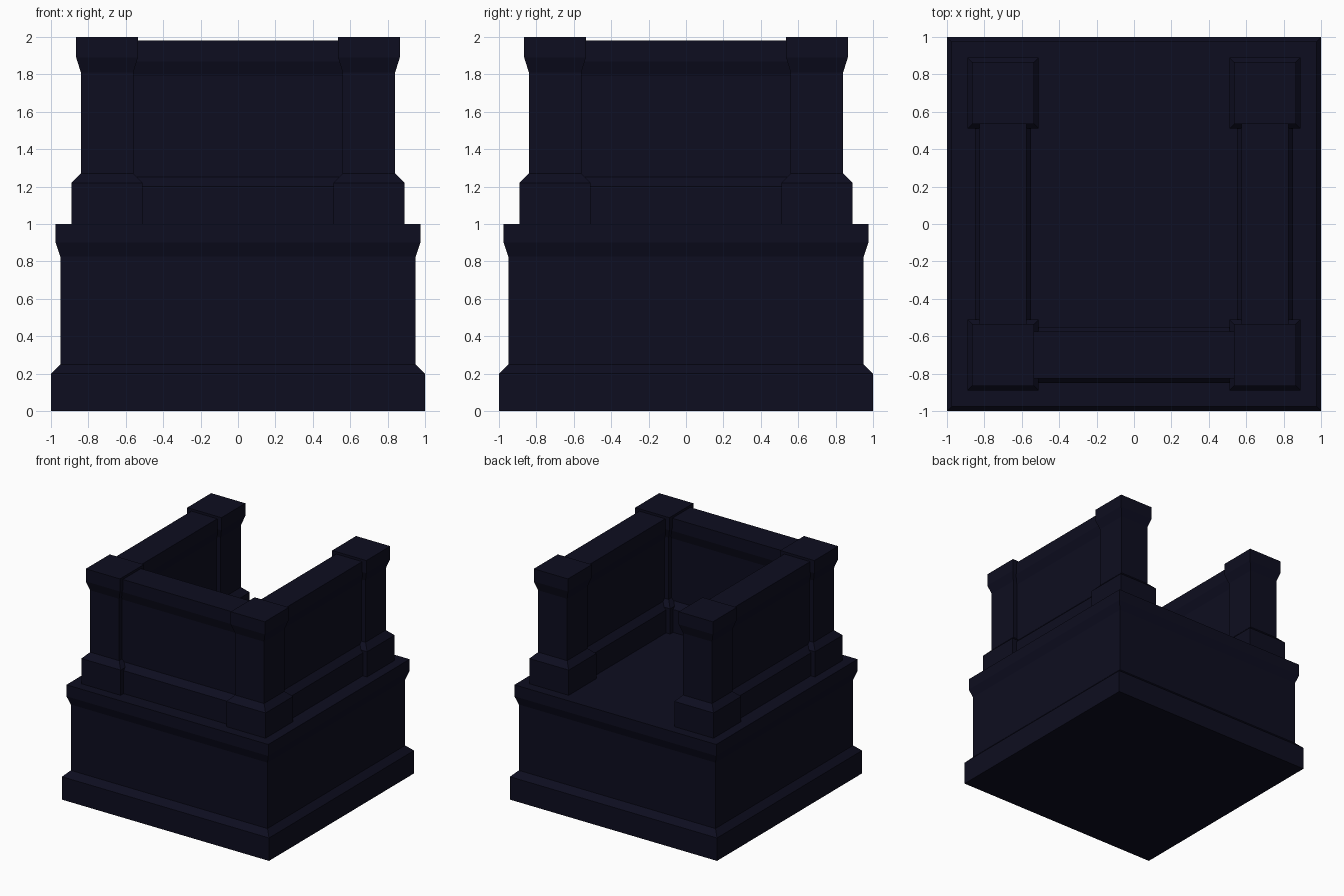
import bpy, bmesh

if "Cube" in bpy.data.objects:
    bpy.data.objects.remove(bpy.data.objects["Cube"])

mat = bpy.data.materials.new("dark navy stone")
mat.diffuse_color = (0.004, 0.004, 0.014, 1)
mat.use_nodes = True
mat.node_tree.nodes["Principled BSDF"].inputs["Base Color"].default_value = mat.diffuse_color


def stacked_block(name, cx, cy, rings):
    """Closed block lofted through rectangles given as (half_x, half_y, z)."""
    bm = bmesh.new()
    loops = [[bm.verts.new((cx + sx * hx, cy + sy * hy, z))
              for sx, sy in ((-1, -1), (1, -1), (1, 1), (-1, 1))]
             for hx, hy, z in rings]
    bm.faces.new(loops[0][::-1])
    bm.faces.new(loops[-1])
    for a, b in zip(loops, loops[1:]):
        for i in range(4):
            j = (i + 1) % 4
            bm.faces.new((a[i], a[j], b[j], b[i]))
    mesh = bpy.data.meshes.new(name)
    bm.to_mesh(mesh)
    bm.free()
    mesh.materials.append(mat)
    ob = bpy.data.objects.new(name, mesh)
    bpy.context.collection.objects.link(ob)
    return ob


# Square pedestal with plinth and flared cap
BASE = [(1.0, 0), (1.0, 0.2), (0.95, 0.25), (0.95, 0.825), (0.975, 0.9), (0.975, 1.0)]
stacked_block("pedestal", 0, 0, [(h, h, z) for h, z in BASE])

# Corner posts
C = 0.7
POST = [(0.19, 1.0), (0.19, 1.22), (0.14, 1.27), (0.14, 1.81), (0.165, 1.89), (0.165, 2.0)]
for sx, side in ((-1, "left"), (1, "right")):
    for sy, end in ((-1, "front"), (1, "back")):
        stacked_block(f"{end}_{side}_post", sx * C, sy * C, [(h, h, z) for h, z in POST])

# Walls between the posts: slimmer and slightly lower, the back stays open
WALL = [(h - 0.04, z if z == 1.0 else z - 0.02) for h, z in POST]
for sx, side in ((-1, "left"), (1, "right")):
    stacked_block(f"{side}_wall", sx * C, 0, [(h, C - 0.02, z) for h, z in WALL])
stacked_block("front_wall", 0, -C, [(C - 0.02, h, z) for h, z in WALL])
